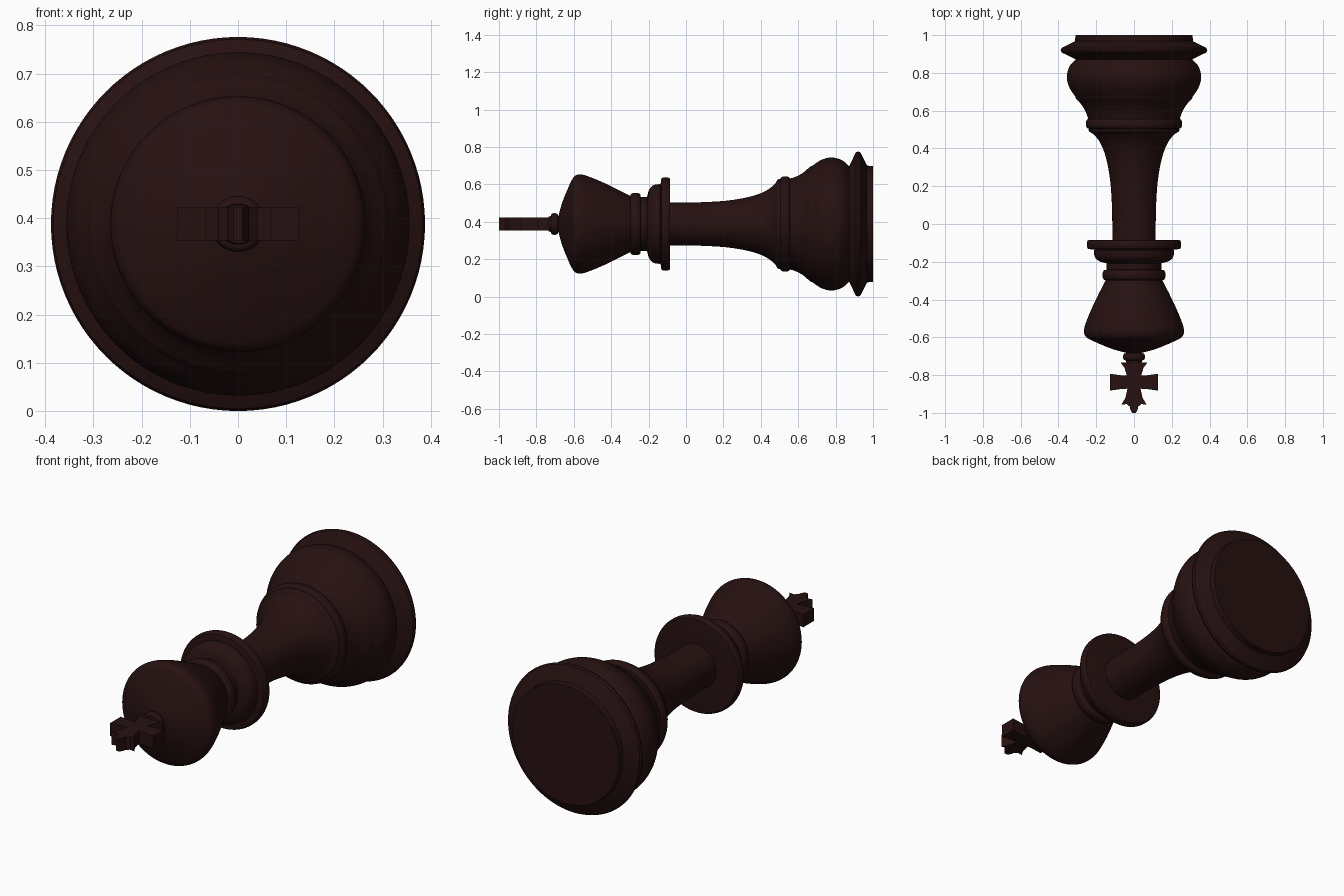
import bpy, bmesh, math

if "Cube" in bpy.data.objects:
    bpy.data.objects.remove(bpy.data.objects["Cube"])

AXIS_Z = 0.388
SEGMENTS = 96

wood = bpy.data.materials.new("dark brown wood")
wood.diffuse_color = (0.020, 0.0055, 0.0055, 1)
wood.use_nodes = True
wood.node_tree.nodes["Principled BSDF"].inputs["Base Color"].default_value = wood.diffuse_color


def finish(bm, name, angle):
    bmesh.ops.recalc_face_normals(bm, faces=bm.faces)
    mesh = bpy.data.meshes.new(name)
    bm.to_mesh(mesh)
    bm.free()
    mesh.materials.append(wood)
    obj = bpy.data.objects.new(name, mesh)
    bpy.context.collection.objects.link(obj)
    bpy.ops.object.select_all(action='DESELECT')
    obj.select_set(True)
    bpy.context.view_layer.objects.active = obj
    bpy.ops.object.shade_smooth_by_angle(angle=math.radians(angle))
    return obj


def curve(pts, steps=5):
    """Smooth Catmull-Rom run through (y, radius) points."""
    p = [pts[0]] + pts + [pts[-1]]
    out = []
    for i in range(1, len(p) - 2):
        for s in range(steps):
            t = s / steps
            out.append(tuple(
                0.5 * (2 * b + (c - a) * t + (2 * a - 5 * b + 4 * c - d) * t * t
                       + (3 * b - a - 3 * c + d) * t ** 3)
                for a, b, c, d in zip(p[i - 1], p[i], p[i + 1], p[i + 2])))
    return out + [pts[-1]]


def bead(y, half, inner, outer, n=10):
    """Rounded ring running towards -y."""
    return [(y + half * math.cos(math.pi * k / n),
             inner + (outer - inner) * math.sin(math.pi * k / n) ** 0.6) for k in range(n + 1)]


def lathe(name, profile):
    bm = bmesh.new()
    verts = [bm.verts.new((r, y, AXIS_Z)) for y, r in profile]
    edges = [bm.edges.new(e) for e in zip(verts, verts[1:])]
    bmesh.ops.spin(bm, geom=verts + edges, cent=(0, 0, AXIS_Z), axis=(0, 1, 0),
                   angle=math.tau, steps=SEGMENTS, use_duplicate=False)
    bmesh.ops.remove_doubles(bm, verts=bm.verts, dist=0.0003)
    return finish(bm, name, 35)


# Foot with sharp rim, bulge and ringed shoulder
lathe("base", [(1, 0), (1, 0.31), (0.968, 0.312), (0.932, 0.383), (0.92, 0.388), (0.908, 0.383)]
      + curve([(0.872, 0.308), (0.84, 0.338), (0.80, 0.353), (0.765, 0.355),
               (0.72, 0.341), (0.675, 0.311)])
      + curve([(0.663, 0.307), (0.63, 0.277), (0.59, 0.254), (0.556, 0.243)])
      + bead(0.53, 0.026, 0.235, 0.255)
      + curve([(0.504, 0.24), (0.49, 0.237), (0.477, 0.215)], 3))

# Flared stem
lathe("stem", curve([(0.477, 0.215), (0.44, 0.185), (0.39, 0.161), (0.32, 0.141), (0.22, 0.125),
                     (0.1, 0.117), (0, 0.115), (-0.085, 0.115)]))

# Stacked collar
lathe("collar", [(-0.085, 0.115), (-0.085, 0.235)] + bead(-0.109, 0.024, 0.235, 0.25)
      + [(-0.136, 0.21)] + curve([(-0.14, 0.213), (-0.165, 0.21), (-0.185, 0.2), (-0.2, 0.178)], 4)
      + [(-0.208, 0.145), (-0.242, 0.145)] + bead(-0.27, 0.027, 0.148, 0.167)
      + [(-0.298, 0.15)])

# Bell-shaped head
lathe("head", curve([(-0.298, 0.15), (-0.36, 0.182), (-0.43, 0.216), (-0.5, 0.246), (-0.555, 0.264),
                     (-0.59, 0.26), (-0.61, 0.236), (-0.64, 0.17), (-0.665, 0.105),
                     (-0.682, 0.042)]))

# Small ring below the cross
lathe("finial_ring", [(-0.682, 0.042)] + bead(-0.703, 0.019, 0.042, 0.058)
      + [(-0.724, 0.042), (-0.735, 0.04), (-0.735, 0)])

# Flat cross, outline mirrored across x
half = [(0.072, -0.732), (0.05, -0.762), (0.038, -0.803), (0.07, -0.801), (0.127, -0.793),
        (0.127, -0.882), (0.07, -0.874), (0.035, -0.872), (0.045, -0.92), (0.067, -0.957),
        (0.04, -0.953), (0.022, -0.967), (0.019, -0.985), (0.009, -1.0)]
outline = half + [(-x, y) for x, y in reversed(half)]
bm = bmesh.new()
face = bm.faces.new([bm.verts.new((x, y, AXIS_Z - 0.034)) for x, y in outline])
top = bmesh.ops.extrude_face_region(bm, geom=[face])["geom"]
bmesh.ops.translate(bm, vec=(0, 0, 0.068),
                    verts=[g for g in top if isinstance(g, bmesh.types.BMVert)])
finish(bm, "cross", 25)
